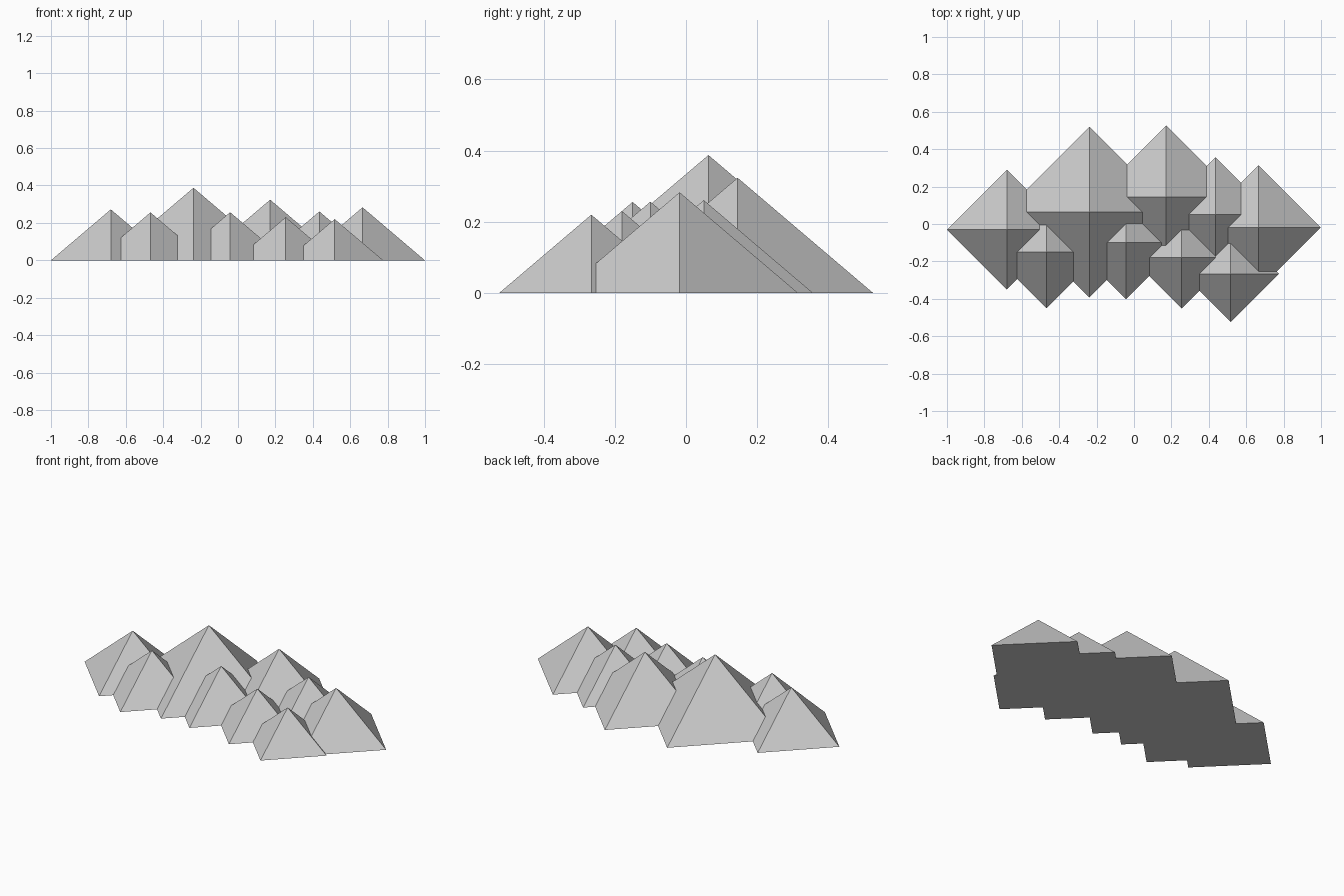
import bpy

if "Cube" in bpy.data.objects:
    bpy.data.objects.remove(bpy.data.objects["Cube"])

SLOPE = 0.85  # every peak shares the same steepness

# Centre x, centre y, base radius
back_row = [(-0.68, -0.03, 0.32), (-0.238, 0.063, 0.456), (0.172, 0.145, 0.381),
            (0.435, 0.05, 0.307), (0.666, -0.018, 0.333)]
front_row = [(-0.468, -0.15, 0.301), (-0.042, -0.10, 0.302),
             (0.255, -0.18, 0.271), (0.517, -0.266, 0.259)]


def peak(name, x, y, r):
    # Four-sided pyramid with its corners on the x and y axes
    h = r * SLOPE
    bpy.ops.mesh.primitive_cone_add(vertices=4, radius1=r, radius2=0, depth=h,
                                    location=(x, y, h / 2))
    bpy.context.object.name = name


# Overlapping peaks of the mountain range
for label, row in (("back_peak", back_row), ("front_peak", front_row)):
    for i, (x, y, r) in enumerate(row, 1):
        peak(f"{label}_{i}", x, y, r)
